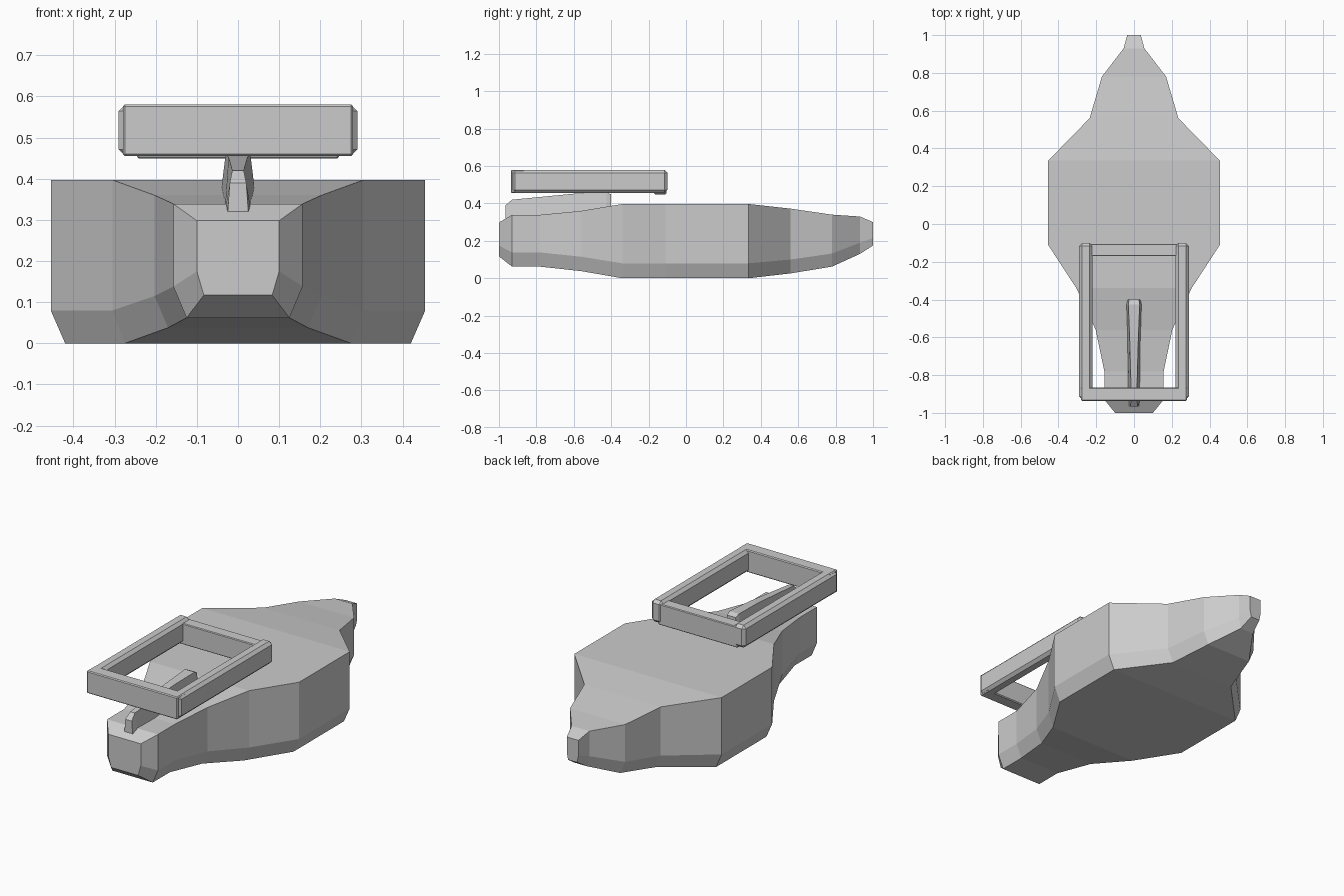
import bpy, bmesh

if "Cube" in bpy.data.objects:
    bpy.data.objects.remove(bpy.data.objects["Cube"])


def finish(name, bm):
    bmesh.ops.recalc_face_normals(bm, faces=bm.faces)
    mesh = bpy.data.meshes.new(name)
    bm.to_mesh(mesh)
    bm.free()
    obj = bpy.data.objects.new(name, mesh)
    bpy.context.collection.objects.link(obj)
    return obj


def loft(name, stations):
    """Stations are (y, [(half_width, z), ...] from top to bottom), mirrored in x."""
    bm = bmesh.new()
    rings = []
    for y, half in stations:
        pts = half + [(-x, z) for x, z in reversed(half)]
        rings.append([bm.verts.new((x, y, z)) for x, z in pts])
    n = len(rings[0])
    for a, b in zip(rings, rings[1:]):
        for i in range(n):
            j = (i + 1) % n
            bm.faces.new((a[i], a[j], b[j], b[i]))
    bm.faces.new(rings[0])
    bm.faces.new(rings[-1])
    return finish(name, bm)


def bar(name, lo, hi, chamfer):
    """Box between two corners with chamfered edges."""
    bm = bmesh.new()
    bmesh.ops.create_cube(bm, size=1)
    for v in bm.verts:
        v.co = [(a + b) / 2 + c * (b - a) for a, b, c in zip(lo, hi, v.co)]
    if chamfer:
        bmesh.ops.bevel(bm, geom=bm.edges[:], offset=chamfer, segments=1,
                        affect='EDGES')
    return finish(name, bm)


# Faceted body: y, upper half width, lower half width, top z, side z, bottom z
hull = [
    (-1.00, 0.100, 0.083, 0.298, 0.175, 0.117),
    (-0.93, 0.157, 0.125, 0.339, 0.138, 0.062),
    (-0.78, 0.157, 0.125, 0.339, 0.138, 0.062),
    (-0.56, 0.203, 0.170, 0.360, 0.115, 0.038),
    (-0.34, 0.305, 0.275, 0.397, 0.080, 0.000),
    (-0.11, 0.455, 0.420, 0.397, 0.080, 0.000),
    (0.335, 0.455, 0.420, 0.397, 0.080, 0.000),
    (0.56, 0.235, 0.200, 0.372, 0.100, 0.026),
    (0.78, 0.170, 0.140, 0.340, 0.132, 0.062),
    (0.93, 0.055, 0.042, 0.330, 0.190, 0.130),
    (1.00, 0.036, 0.028, 0.300, 0.215, 0.175),
]
loft("body", [(y, [(w, t), (w, s), (l, b)]) for y, w, l, t, s, b in hull])

# Tapered support rib between body and frame
rib = [
    (-0.965, 0.020, 0.390, 0.025, 0.320),
    (-0.930, 0.014, 0.420, 0.032, 0.320),
    (-0.600, 0.023, 0.452, 0.036, 0.335),
    (-0.425, 0.030, 0.460, 0.041, 0.370),
    (-0.400, 0.026, 0.448, 0.034, 0.375),
]
loft("support_rib", [(y, [(a, t), (b, z)]) for y, a, t, b, z in rib])

# Raised rectangular frame
for side, name in ((-1, "left"), (1, "right")):
    xs = sorted((side * 0.22, side * 0.29))
    bar(f"frame_{name}_rail", (xs[0], -0.93, 0.455), (xs[1], -0.10, 0.58), 0.016)
bar("frame_front_bar", (-0.28, -0.936, 0.455), (0.28, -0.865, 0.58), 0.005)
bar("frame_rear_bar", (-0.245, -0.17, 0.449), (0.245, -0.105, 0.566), 0.004)
